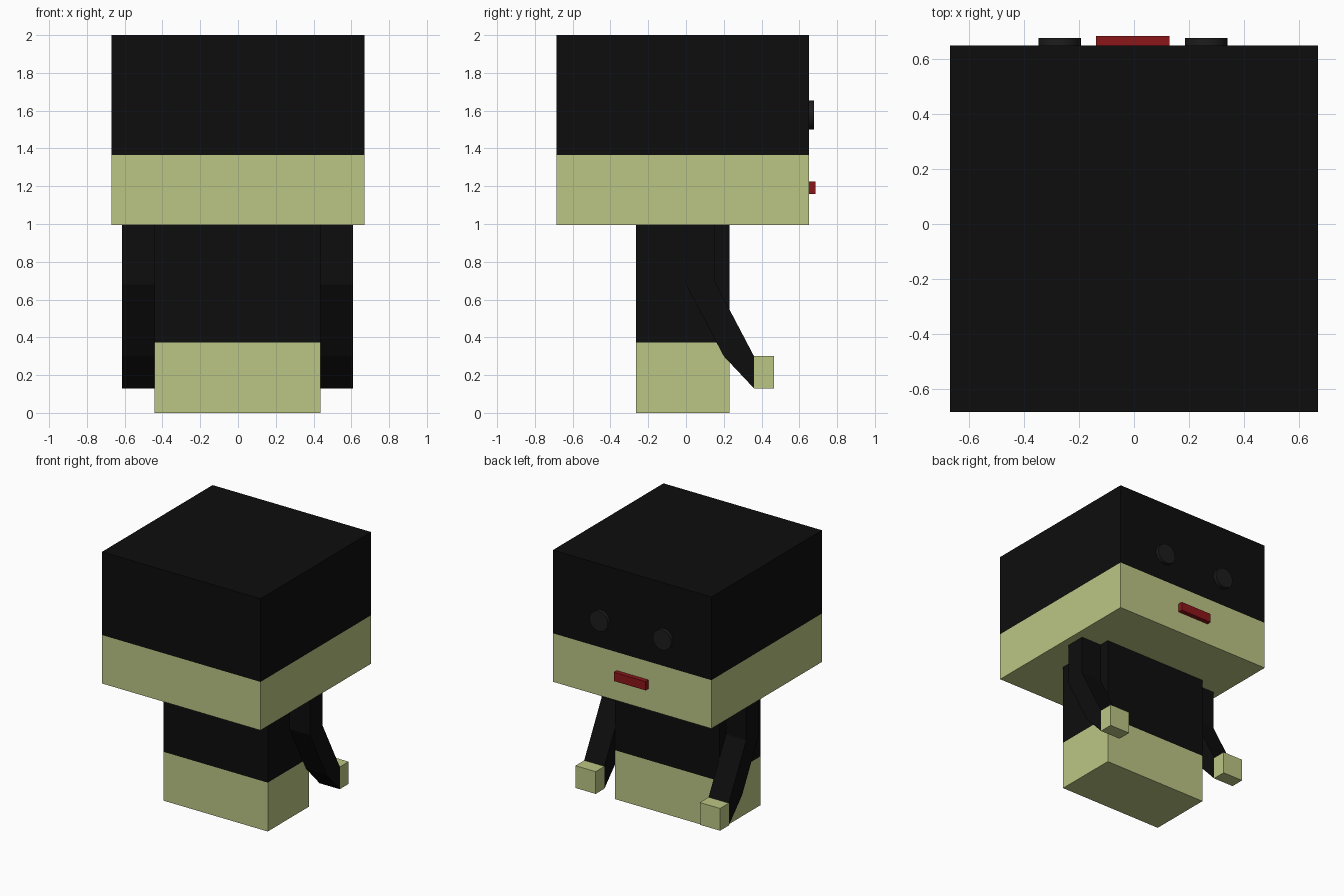
import bpy, bmesh, math
from mathutils import Matrix, Vector

if "Cube" in bpy.data.objects:
    bpy.data.objects.remove(bpy.data.objects["Cube"])


def material(name, rgb):
    m = bpy.data.materials.new(name)
    m.diffuse_color = (*rgb, 1)
    m.use_nodes = True
    m.node_tree.nodes["Principled BSDF"].inputs["Base Color"].default_value = m.diffuse_color
    return m


BLACK = material("black", (0.004, 0.004, 0.004))
GREEN = material("pale_green", (0.50, 0.56, 0.23))
RED = material("red", (0.26, 0.008, 0.01))
GREY = material("dark_grey", (0.012, 0.012, 0.012))


def finish(bm, name, *mats):
    bmesh.ops.recalc_face_normals(bm, faces=bm.faces)
    me = bpy.data.meshes.new(name)
    bm.to_mesh(me)
    bm.free()
    for m in mats:
        me.materials.append(m)
    ob = bpy.data.objects.new(name, me)
    bpy.context.collection.objects.link(ob)
    return ob


def box(name, lo, hi, mats, split=None):
    """Box between two corners; split gives a lower/upper colour border."""
    lo, hi = Vector(lo), Vector(hi)
    bm = bmesh.new()
    bmesh.ops.create_cube(bm, size=1, matrix=Matrix.Translation((lo + hi) / 2)
                          @ Matrix.Diagonal((*(hi - lo), 1)))
    if split:
        bmesh.ops.bisect_plane(bm, geom=bm.verts[:] + bm.edges[:] + bm.faces[:],
                               plane_co=(0, 0, split), plane_no=(0, 0, 1))
        for f in bm.faces:
            f.material_index = int(f.calc_center_median().z > split)
    return finish(bm, name, *mats)


def extrude_x(name, profile, x0, x1, mat):
    """Extrude a (y, z) outline from x0 to x1."""
    bm = bmesh.new()
    face = bm.faces.new([bm.verts.new((x0, y, z)) for y, z in profile])
    ext = bmesh.ops.extrude_face_region(bm, geom=[face], use_keep_orig=True)
    moved = [v for v in ext["geom"] if isinstance(v, bmesh.types.BMVert)]
    bmesh.ops.translate(bm, verts=moved, vec=(x1 - x0, 0, 0))
    return finish(bm, name, mat)


# Head and body, each with a pale lower band
box("head", (-0.67, -0.685, 0.995), (0.67, 0.65, 2.0), (GREEN, BLACK), 1.365)
box("body", (-0.443, -0.265, 0), (0.437, 0.23, 0.995), (GREEN, BLACK), 0.373)

# Bent arms with hands
ARM = [(0, 0.995), (0.15, 0.995), (0.15, 0.70), (0.36, 0.30),
       (0.36, 0.13), (0.20, 0.30), (0, 0.68)]
for side, x0, x1 in (("left", -0.614, -0.443), ("right", 0.437, 0.608)):
    extrude_x(side + "_arm", ARM, x0, x1, BLACK)
    box(side + "_hand", (x0, 0.36, 0.13), (x1, 0.466, 0.30), (GREEN,))

# Round eyes and mouth on the face
for side, x in (("left", -0.271), ("right", 0.263)):
    bm = bmesh.new()
    bmesh.ops.create_cone(bm, cap_ends=True, segments=32, radius1=0.077,
                          radius2=0.077, depth=0.04,
                          matrix=Matrix.Translation((x, 0.658, 1.576))
                          @ Matrix.Rotation(math.pi / 2, 4, 'X'))
    eye = finish(bm, side + "_eye", GREY)
    eye.data.shade_smooth()
    eye.data.set_sharp_from_angle(angle=math.radians(40))
box("mouth", (-0.138, 0.64, 1.158), (0.13, 0.685, 1.225), (RED,))
